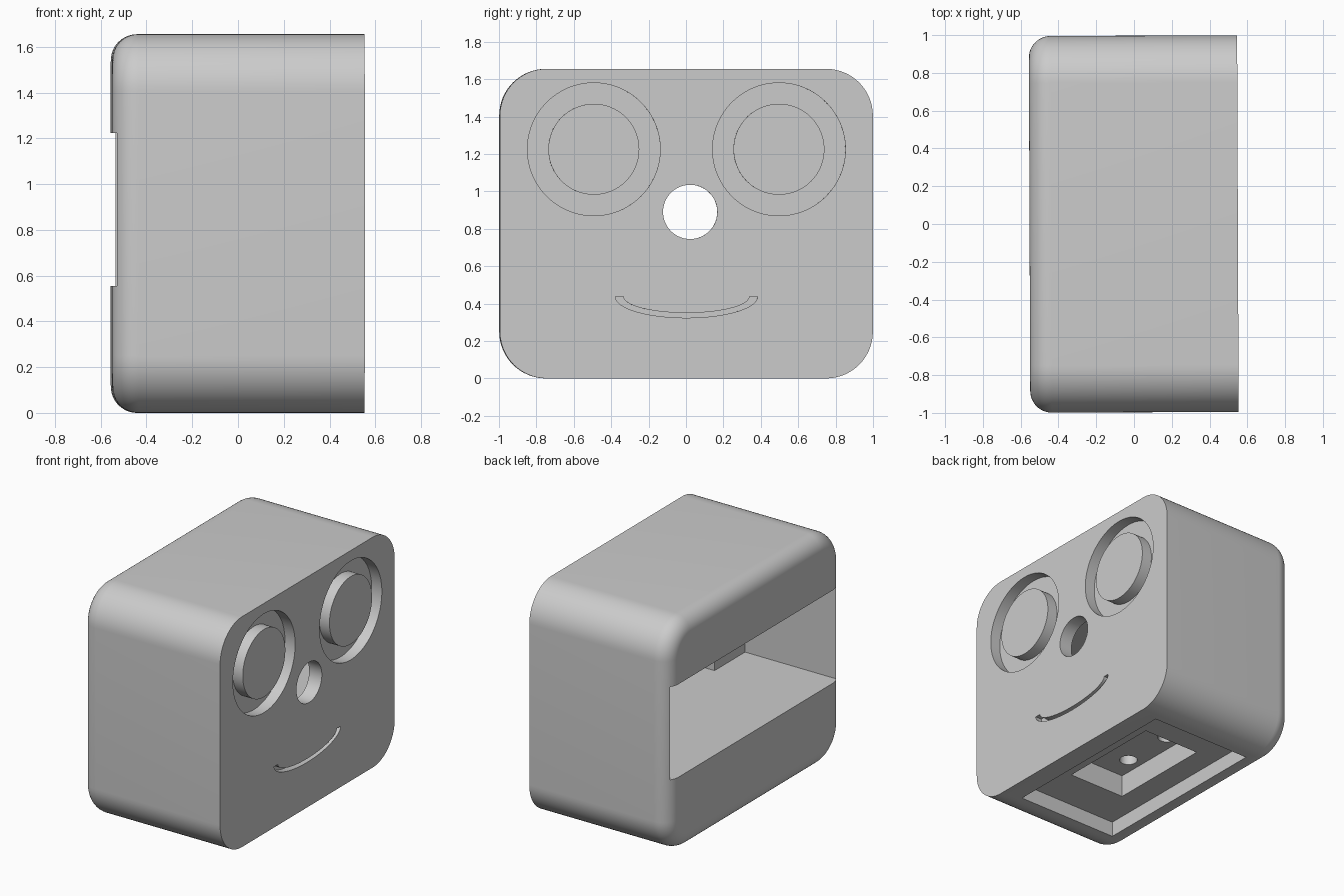
import bpy, bmesh, math
from mathutils import Vector

cube = bpy.data.objects.get("Cube")
if cube:
    bpy.data.objects.remove(cube, do_unlink=True)

grey = bpy.data.materials.new("plain_grey")
grey.use_nodes = True
grey.diffuse_color = (0.6, 0.6, 0.6, 1)
grey.node_tree.nodes["Principled BSDF"].inputs["Base Color"].default_value = (0.6, 0.6, 0.6, 1)

FACE, BACK, SIDE, TOP = 0.55, -0.553, 0.997, 1.655
CORNER, FILLET = 0.25, 0.115
EYE_Y, EYE_Z, EYE_DEPTH = 0.495, 1.225, 0.08


def loft(name, rings):
    """Closed solid through rings of equal length."""
    bm = bmesh.new()
    loops = [[bm.verts.new(p) for p in ring] for ring in rings]
    n = len(loops[0])
    for a, b in zip(loops, loops[1:]):
        for i in range(n):
            j = (i + 1) % n
            bm.faces.new((a[i], a[j], b[j], b[i]))
    bm.faces.new(loops[0])
    bm.faces.new(loops[-1])
    bmesh.ops.recalc_face_normals(bm, faces=bm.faces)
    mesh = bpy.data.meshes.new(name)
    bm.to_mesh(mesh)
    bm.free()
    mesh.materials.append(grey)
    obj = bpy.data.objects.new(name, mesh)
    bpy.context.collection.objects.link(obj)
    return obj


def prism(name, points, axis, lo, hi):
    """Extrude an outline along x or z."""
    def place(p, t):
        return Vector((t, *p)) if axis == "x" else Vector((*p, t))
    return loft(name, [[place(p, t) for p in points] for t in (lo, hi)])


def arc(cy, cz, ry, rz, start, end, steps):
    return [(cy + ry * math.cos(t), cz + rz * math.sin(t))
            for t in (start + (end - start) * i / steps for i in range(steps + 1))]


def circle(cy, cz, r, steps=64):
    return arc(cy, cz, r, r, 0, math.tau, steps)[:-1]


def rectangle(hx, hy):
    return [(-hx, -hy), (hx, -hy), (hx, hy), (-hx, hy)]


def rounded_section(x, inset):
    """Rounded rectangle outline of the shell at one depth."""
    r = CORNER - inset
    points = []
    for k, (sy, sz) in enumerate(((1, 1), (-1, 1), (-1, -1), (1, -1))):
        cy = sy * (SIDE - CORNER)
        cz = TOP / 2 + sz * (TOP / 2 - CORNER)
        points += arc(cy, cz, r, r, k * math.pi / 2, (k + 1) * math.pi / 2, 16)
    return [(x, y, z) for y, z in points]


# Shell with a filleted back edge
sections = [rounded_section(FACE, 0)]
for i in range(13):
    a = math.pi / 2 * i / 12
    sections.append(rounded_section(BACK + FILLET * (1 - math.sin(a)),
                                    FILLET * (1 - math.cos(a))))
body = loft("head_shell", sections)

# Cutters: rear cavity, deeper in the middle
cavity = [(-0.8, -0.948), (0.19, -0.948), (0.19, -0.6), (0.45, -0.6)]
cavity += [(x, -y) for x, y in reversed(cavity)]
cutters = [prism("rear_cavity_cutter", cavity, "z", 0.555, 1.223)]

# Nose hole
cutters.append(prism("nose_cutter", circle(0.02, 0.89, 0.145), "x", 0.35, 0.7))

# Smile groove
smile = arc(0, 0.437, 0.38, 0.113, math.pi, math.tau, 40)
smile += arc(0, 0.437, 0.337, 0.087, math.tau, math.pi, 40)
cutters.append(prism("smile_cutter", smile, "x", FACE - 0.05, 0.7))

# Eye sockets
for s in (-1, 1):
    cutters.append(prism("socket_cutter", circle(s * EYE_Y, EYE_Z, 0.355, 96),
                         "x", FACE - EYE_DEPTH, 0.7))

# Stepped base recess and its two blind holes
cutters.append(prism("base_recess_cutter", rectangle(0.4, 0.7), "z", -0.1, 0.11))
cutters.append(prism("inner_recess_cutter", rectangle(0.225, 0.39), "z", -0.1, 0.27))
for s in (-1, 1):
    cutters.append(prism("base_hole_cutter", circle(-0.12, s * 0.2, 0.06, 32),
                         "z", 0.2, 0.45))

bpy.context.view_layer.objects.active = body
for cutter in cutters:
    cutter.hide_render = True
    mod = body.modifiers.new("cut", "BOOLEAN")
    mod.operation = "DIFFERENCE"
    mod.solver = "EXACT"
    mod.object = cutter
    bpy.ops.object.modifier_apply(modifier=mod.name)
    bpy.data.objects.remove(cutter, do_unlink=True)

# Eye discs standing in the sockets, level with the face
parts = [body]
for s, side in ((-1, "right"), (1, "left")):
    parts.append(prism(side + "_eye_disc", circle(s * EYE_Y, EYE_Z, 0.243, 96),
                       "x", FACE - EYE_DEPTH - 0.01, FACE))

# Slight turn about the vertical, then shading
bpy.ops.object.select_all(action="DESELECT")
for obj in parts:
    obj.rotation_euler.z = 0.004
    obj.select_set(True)
bpy.ops.object.shade_smooth_by_angle(angle=math.radians(30))
